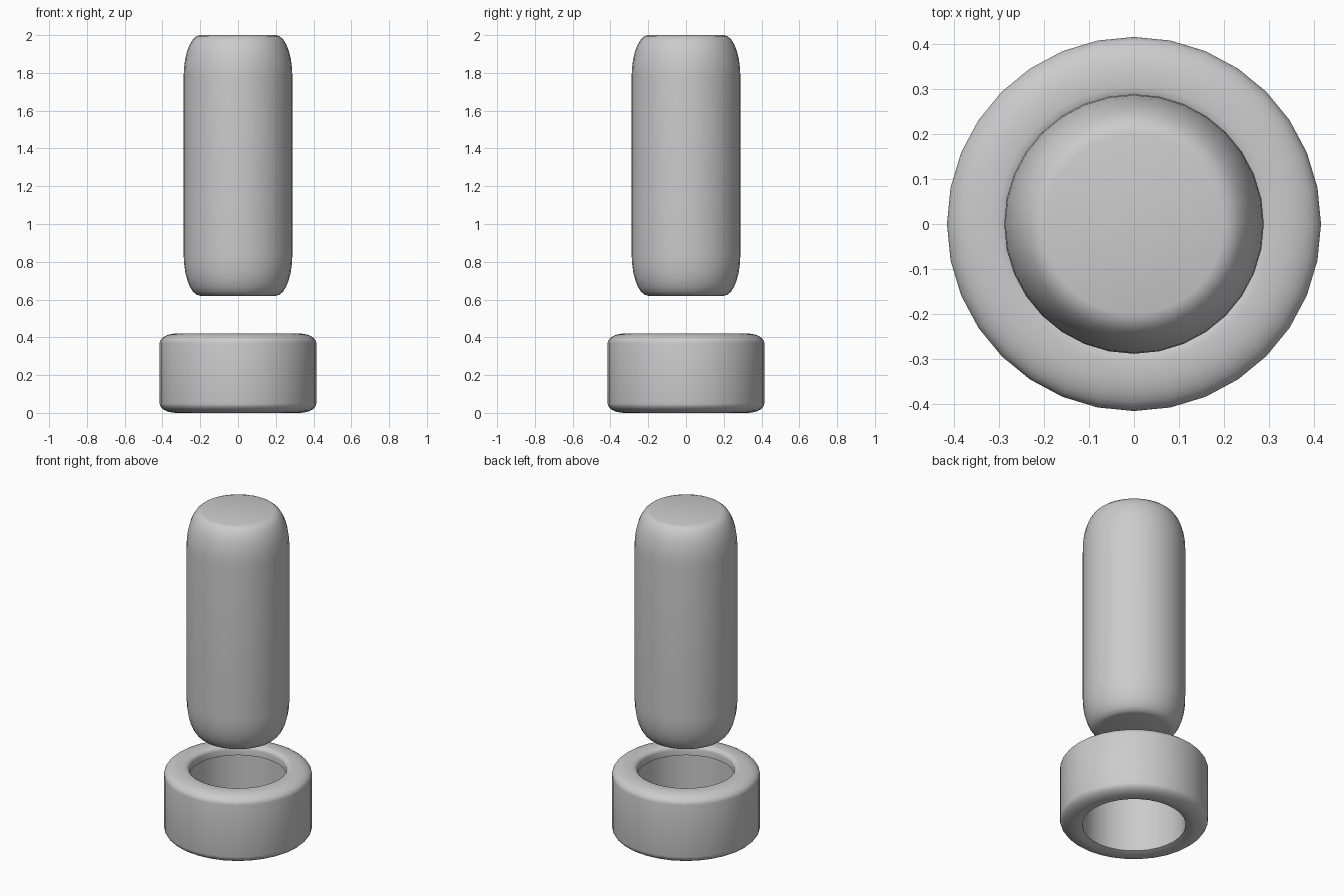
import bpy
import bmesh
from math import sin, cos, pi, radians

if "Cube" in bpy.data.objects:
    bpy.data.objects.remove(bpy.data.objects["Cube"])

SEGMENTS = 32


def arc(cr, cz, a, b, start, end, steps=7):
    """Elliptical corner as (radius, height) points."""
    pts = []
    for i in range(steps + 1):
        t = radians(start + (end - start) * i / steps)
        pts.append((cr + a * cos(t), cz + b * sin(t)))
    return pts


def lathe(name, profile, closed):
    """Revolve a profile about z; open profiles get flat end caps."""
    bm = bmesh.new()
    rings = [[bm.verts.new((r * cos(2 * pi * k / SEGMENTS), r * sin(2 * pi * k / SEGMENTS), z))
              for k in range(SEGMENTS)] for r, z in profile]
    pairs = list(zip(rings, rings[1:]))
    if closed:
        pairs.append((rings[-1], rings[0]))
    for low, high in pairs:
        for k in range(SEGMENTS):
            n = (k + 1) % SEGMENTS
            bm.faces.new((low[k], low[n], high[n], high[k]))
    if not closed:
        bm.faces.new(rings[0][::-1])
        bm.faces.new(rings[-1])
    bmesh.ops.recalc_face_normals(bm, faces=bm.faces[:])
    mesh = bpy.data.meshes.new(name)
    bm.to_mesh(mesh)
    bm.free()
    obj = bpy.data.objects.new(name, mesh)
    bpy.context.collection.objects.link(obj)
    bpy.ops.object.select_all(action='DESELECT')
    obj.select_set(True)
    bpy.context.view_layer.objects.active = obj
    bpy.ops.object.shade_smooth_by_angle(angle=radians(40))
    return obj


# Floating pin with long, soft corners
lathe("pin",
      arc(0.20, 0.84, 0.088, 0.22, -90, 0) + arc(0.20, 1.78, 0.088, 0.22, 0, 90),
      closed=False)

# Collar: rounded outside, open bore with a small lip at the top
lathe("collar",
      [(0.29, 0.012)]
      + arc(0.325, 0.05, 0.09, 0.05, -90, 0)
      + arc(0.325, 0.37, 0.09, 0.05, 0, 90)
      + arc(0.305, 0.395, 0.033, 0.025, 90, 180, 4)
      + [(0.272, 0.36), (0.29, 0.355)],
      closed=True)
